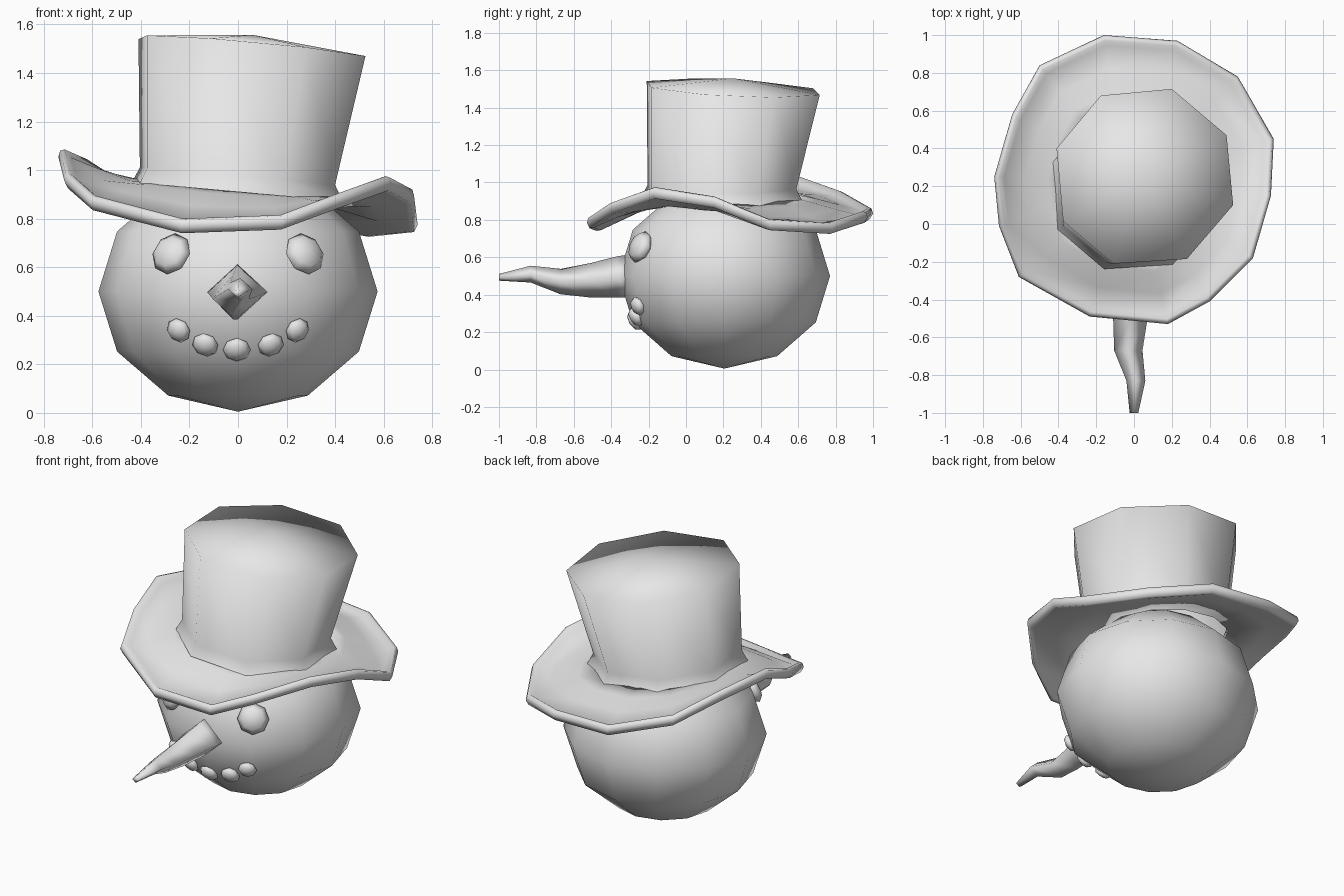
import bpy, bmesh, math
from mathutils import Vector, Matrix

cube = bpy.data.objects.get("Cube")
if cube:
    bpy.data.objects.remove(cube, do_unlink=True)

grey = bpy.data.materials.new("light_grey")
grey.use_nodes = True
grey.diffuse_color = (0.8, 0.8, 0.8, 1)
grey.node_tree.nodes["Principled BSDF"].inputs["Base Color"].default_value = (0.8, 0.8, 0.8, 1)


def finish(name, bm):
    """Turn a bmesh into a smooth grey object."""
    bmesh.ops.recalc_face_normals(bm, faces=bm.faces)
    for f in bm.faces:
        f.smooth = True
    mesh = bpy.data.meshes.new(name)
    bm.to_mesh(mesh)
    bm.free()
    mesh.materials.append(grey)
    obj = bpy.data.objects.new(name, mesh)
    bpy.context.collection.objects.link(obj)
    return obj


def skin(bm, loops, closed=False):
    """Join rings of equal length with quads."""
    rings = [[bm.verts.new(p) for p in loop] for loop in loops]
    pairs = list(zip(rings, rings[1:]))
    if closed:
        pairs.append((rings[-1], rings[0]))
    n = len(rings[0])
    for a, b in pairs:
        for i in range(n):
            j = (i + 1) % n
            bm.faces.new((a[i], a[j], b[j], b[i]))
    return rings


def ball(name, matrix, segments, rings):
    bm = bmesh.new()
    bmesh.ops.create_uvsphere(bm, u_segments=segments, v_segments=rings, radius=1, matrix=matrix)
    return finish(name, bm)


# Head
HEAD = Vector((0, 0.205, 0.5))
RADII = Vector((0.575, 0.565, 0.495))
ball("head", Matrix.LocRotScale(HEAD, None, RADII), 12, 6)


# Eyes and mouth pebbles, pressed onto the face
def pebble(name, x, z, radius, depth):
    h = 1 - (x / RADII.x) ** 2 - ((z - HEAD.z) / RADII.z) ** 2
    p = Vector((x, HEAD.y - 0.97 * RADII.y * math.sqrt(h), z))
    d = p - HEAD
    normal = Vector([d[i] / RADII[i] ** 2 for i in range(3)])
    turn = normal.to_track_quat('Z', 'Y')
    ball(name, Matrix.LocRotScale(p, turn, Vector((radius, radius, depth))), 8, 4)


for side, label in ((1, "left"), (-1, "right")):
    pebble(label + "_eye", 0.275 * side, 0.655, 0.09, 0.045)
    pebble(label + "_mouth_corner", 0.245 * side, 0.34, 0.053, 0.032)
    pebble(label + "_mouth_pebble", 0.135 * side, 0.28, 0.055, 0.032)
pebble("middle_mouth_pebble", -0.005, 0.26, 0.057, 0.032)

# Crooked carrot nose: y, centre x, centre z, half width, half height
bm = bmesh.new()
sections = [
    (-0.30, 0, 0.5, 0.125, 0.115),
    (-0.37, -0.005, 0.495, 0.12, 0.11),
    (-0.51, -0.02, 0.477, 0.09, 0.092),
    (-0.67, -0.03, 0.47, 0.075, 0.068),
    (-0.83, 0.01, 0.51, 0.05, 0.045),
    (-1.0, 0, 0.493, 0.023, 0.018),
]
corners = [(1, 0), (0, 1), (-1, 0), (0, -1)]
rings = skin(bm, [[(cx + c * w, y, cz + s * h) for c, s in corners]
                  for y, cx, cz, w, h in sections])
bm.faces.new(rings[0])
bm.faces.new(rings[-1])
finish("carrot_nose", bm)


# Height of the hat where crown and brim meet
def foot(x):
    return 0.915 - 0.09 * x


# Wavy hat brim with a rolled edge
edge = [Vector(p) for p in (
    (-0.16, 1.0, 0.84), (0.23, 0.97, 0.82), (0.55, 0.78, 0.76), (0.74, 0.45, 0.78),
    (0.725, 0.15, 0.9), (0.63, -0.18, 0.95), (0.4, -0.41, 0.87), (0.18, -0.53, 0.79),
    (-0.235, -0.49, 0.775), (-0.61, -0.28, 0.87), (-0.715, -0.01, 0.96),
    (-0.74, 0.25, 1.06), (-0.645, 0.58, 1.02), (-0.5, 0.84, 0.93))]
MID = Vector((0, 0.21, 0))


def brim_ring(scale, blend, lift):
    """Scaled copy of the edge, its height blended towards the crown foot."""
    ring = []
    for p in edge:
        q = MID + (p - MID) * scale
        q.z = p.z * blend + foot(q.x) * (1 - blend) + lift
        ring.append(q)
    return ring


bm = bmesh.new()
skin(bm, [brim_ring(*r) for r in (
    (0.5, 0, 0.01), (0.62, 0.13, 0), (0.78, 0.48, -0.005), (0.93, 0.9, 0),
    (0.965, 1, 0.025), (0.99, 1, 0.02), (1, 1, -0.005), (0.98, 1, -0.035),
    (0.95, 0.97, -0.035), (0.78, 0.48, -0.035), (0.5, 0, -0.03))], closed=True)
finish("hat_brim", bm)

# Leaning hat crown, eight sided, with a low peaked lid
lid = [(-0.175, 0.68), (0.2, 0.715), (0.49, 0.47), (0.525, 0.1),
       (0.28, -0.185), (-0.11, -0.21), (-0.375, 0.015), (-0.41, 0.4)]
PEAK = Vector((0.06, 0.25, 1.557))


def crown_ring(scale, lift):
    ring = []
    for x, y in lid:
        p = Vector(((x - PEAK.x) * scale, 0.19 + (y - PEAK.y) * scale, 0))
        p.z = foot(p.x) + lift
        ring.append(p)
    return ring


top = [(x, y, 1.505 - 0.09 * (x - 0.05) - 0.05 * (y - 0.25)) for x, y in lid]
bm = bmesh.new()
rings = skin(bm, [crown_ring(0.93, -0.005), crown_ring(0.86, 0.06), top])
tip = bm.verts.new(PEAK)
rim = rings[-1]
for i in range(len(rim)):
    bm.faces.new((rim[i], rim[(i + 1) % len(rim)], tip))
finish("hat_crown", bm)
